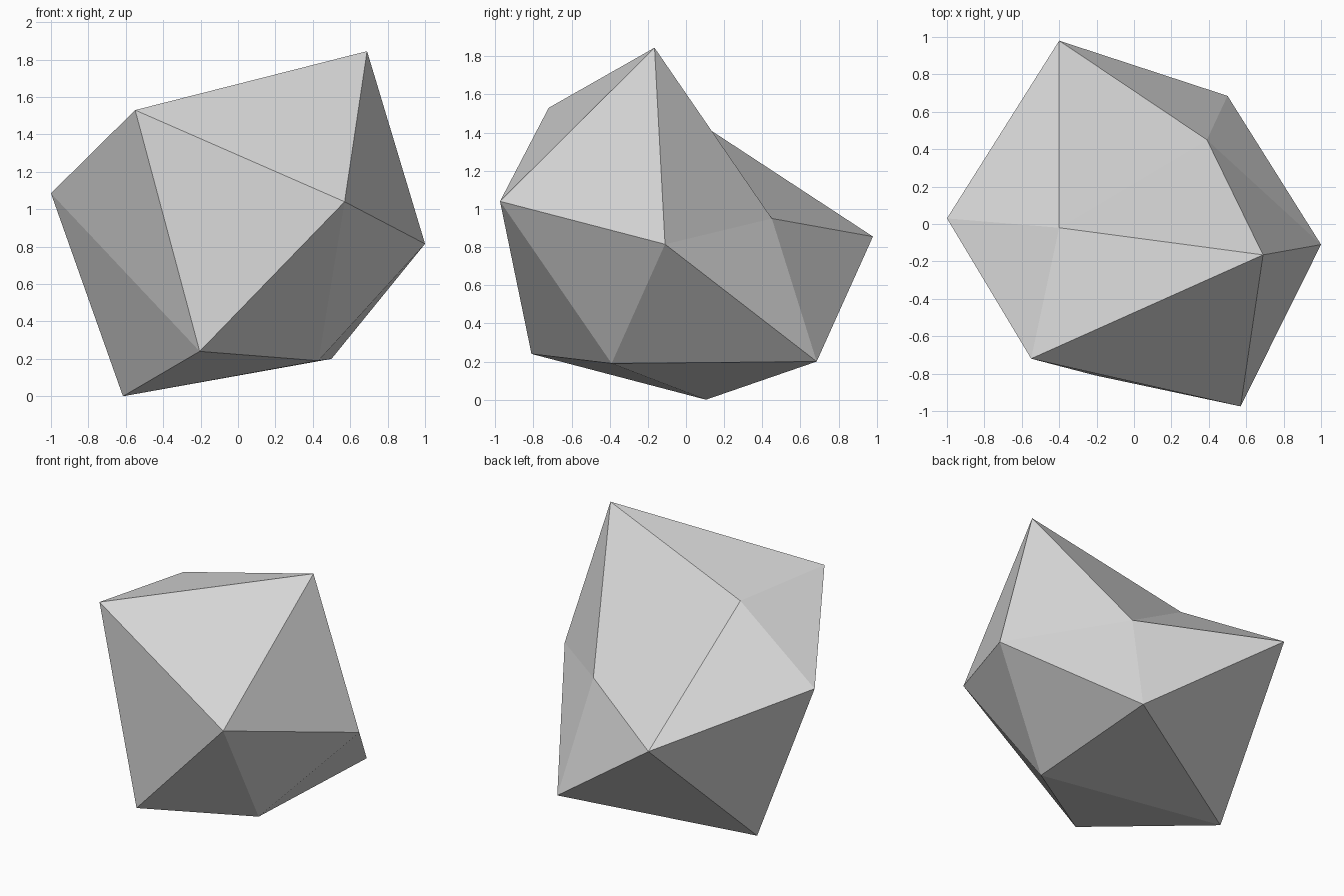
import bpy
import bmesh

# Remove the default cube
default_cube = bpy.data.objects.get("Cube")
if default_cube:
    bpy.data.objects.remove(default_cube, do_unlink=True)


def make_material(name, colour):
    material = bpy.data.materials.new(name)
    material.use_nodes = True
    material.diffuse_color = colour
    for node in material.node_tree.nodes:
        if node.type == "BSDF_PRINCIPLED":
            node.inputs["Base Color"].default_value = colour
            node.inputs["Roughness"].default_value = 0.9
    return material


# Boulder corners: peak, upper ring, lower ring, foot (rings counterclockwise)
peak = (0.69, -0.165, 1.845)
upper_ring = [(-0.55, -0.72, 1.53), (0.57, -0.975, 1.04), (1.0, -0.11, 0.815),
              (0.39, 0.45, 0.95), (-0.4, -0.02, 1.51)]
lower_ring = [(-0.205, -0.81, 0.24), (0.43, -0.39, 0.19), (0.5, 0.685, 0.2),
              (-0.4, 0.98, 0.855), (-1.0, 0.03, 1.085)]
foot = (-0.615, 0.105, 0.0)

# Skin the rings as a distorted twenty-sided solid
bm = bmesh.new()
top = bm.verts.new(peak)
upper = [bm.verts.new(point) for point in upper_ring]
lower = [bm.verts.new(point) for point in lower_ring]
bottom = bm.verts.new(foot)

count = len(upper)
for i in range(count):
    following = (i + 1) % count
    bm.faces.new((top, upper[i], upper[following]))
    bm.faces.new((upper[i], lower[i], upper[following]))
    bm.faces.new((upper[following], lower[i], lower[following]))
    bm.faces.new((lower[following], lower[i], bottom))
bmesh.ops.recalc_face_normals(bm, faces=bm.faces[:])

# Flat-shaded boulder object
mesh = bpy.data.meshes.new("boulder")
bm.to_mesh(mesh)
bm.free()
mesh.materials.append(make_material("pale grey stone", (0.68, 0.68, 0.68, 1.0)))
boulder = bpy.data.objects.new("boulder", mesh)
bpy.context.collection.objects.link(boulder)
